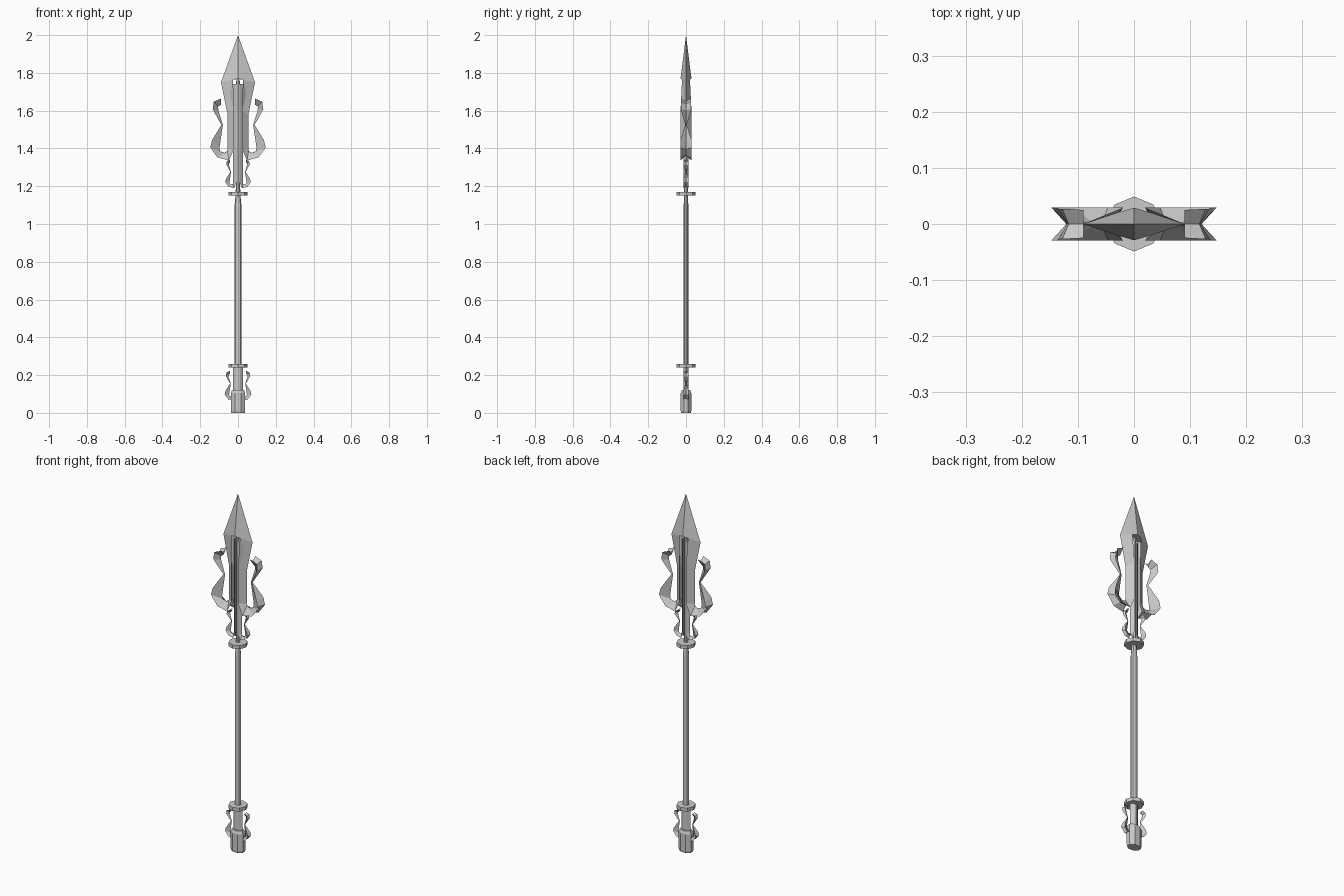
import bpy, bmesh, math
from mathutils import Vector

if "Cube" in bpy.data.objects:
    bpy.data.objects.remove(bpy.data.objects["Cube"])


def finish(name, bm, mirror=False):
    bmesh.ops.recalc_face_normals(bm, faces=bm.faces)
    me = bpy.data.meshes.new(name)
    bm.to_mesh(me)
    bm.free()
    ob = bpy.data.objects.new(name, me)
    bpy.context.collection.objects.link(ob)
    if mirror:
        m = ob.modifiers.new("mirror", 'MIRROR')
        m.use_axis[0] = True
        m.use_mirror_merge = False
    return ob


def loft(bm, rings):
    """Skin a list of closed rings and cap both ends."""
    vs = [[bm.verts.new(p) for p in r] for r in rings]
    n = len(vs[0])
    for a, b in zip(vs, vs[1:]):
        for i in range(n):
            j = (i + 1) % n
            bm.faces.new((a[i], a[j], b[j], b[i]))
    bm.faces.new(vs[0])
    bm.faces.new(vs[-1])


def turned(name, profile, sides=8, phase=0.0):
    """Faceted round part from (half width x, half width y, z) stations."""
    bm = bmesh.new()
    loft(bm, [[(rx * math.cos(phase + math.tau * i / sides),
                ry * math.sin(phase + math.tau * i / sides), z)
               for i in range(sides)] for rx, ry, z in profile])
    return finish(name, bm)


# Hook stations: knife edge x,z / grooved outer edge x,z / half depth
HOOK = [
    (.055, 1.40, .020, 1.40, .029),
    (.057, 1.388, .047, 1.337, .029),
    (.070, 1.376, .108, 1.352, .029),
    (.094, 1.384, .147, 1.405, .029),
    (.098, 1.405, .137, 1.445, .029),
    (.080, 1.525, .088, 1.525, .004),
    (.104, 1.600, .134, 1.607, .027),
    (.105, 1.622, .128, 1.648, .027),
    (.090, 1.632, .090, 1.664, .025),
]
BASE = 1.337


def hooks(name, arm, scale=1.0, z0=BASE):
    """Pair of curled prongs with a chevron section, mirrored across x."""
    rings = []
    for kx, kz, ex, ez, w in arm + HOOK:
        k, e = Vector((kx, 0, kz)), Vector((ex, 0, ez))
        g = k.lerp(e, .5)
        ring = [k, e + Vector((0, w, 0)), g, e - Vector((0, w, 0))]
        rings.append([Vector((p.x * scale, p.y * scale,
                              z0 + (p.z - BASE) * scale)) for p in ring])
    bm = bmesh.new()
    loft(bm, rings)
    return finish(name, bm, True)


def straight_arm(top, scale, z0):
    z = BASE + (top - z0) / scale
    return [(.055, z, .020, z, .029)]


# Spear point: flattened diamond pyramid
bm = bmesh.new()
tip = bm.verts.new((0, 0, 2))
rim = [bm.verts.new(p) for p in (
    (.09, 0, 1.75), (.027, .021, 1.765), (0, .029, 1.77), (-.027, .021, 1.765),
    (-.09, 0, 1.75), (-.027, -.021, 1.765), (0, -.029, 1.77), (.027, -.021, 1.765))]
for i in range(8):
    bm.faces.new((rim[i], rim[(i + 1) % 8], tip))
bm.faces.new(rim)
finish("spear_point", bm)

# Blade arms and prongs at three places
hooks("blade_prongs", [(.09, 1.75, .027, 1.765, .021), (.055, 1.58, .020, 1.60, .029)])
hooks("collar_prongs", straight_arm(1.74, .46, 1.19), .46, 1.19)
hooks("butt_prongs", straight_arm(.25, .48, .065), .48, .065)

# Shaft, tapering at the top and running up into the blade slot
turned("shaft", [(.019, .013, .08), (.019, .013, 1.09), (.014, .010, 1.14),
                 (.011, .010, 1.20), (.011, .010, 1.76)])

# Guard rings
for name, z in (("lower_ring", .25), ("upper_ring", 1.16)):
    turned(name, [(.049, .049, z - .01), (.049, .049, z + .01)])

# Butt cap
c = math.cos(math.pi / 8)
turned("butt_cap", [(.036 / c, .026 / c, 0), (.038 / c, .028 / c, .012),
                    (.038 / c, .028 / c, .105), (.032 / c, .022 / c, .12)],
       8, math.pi / 8)
